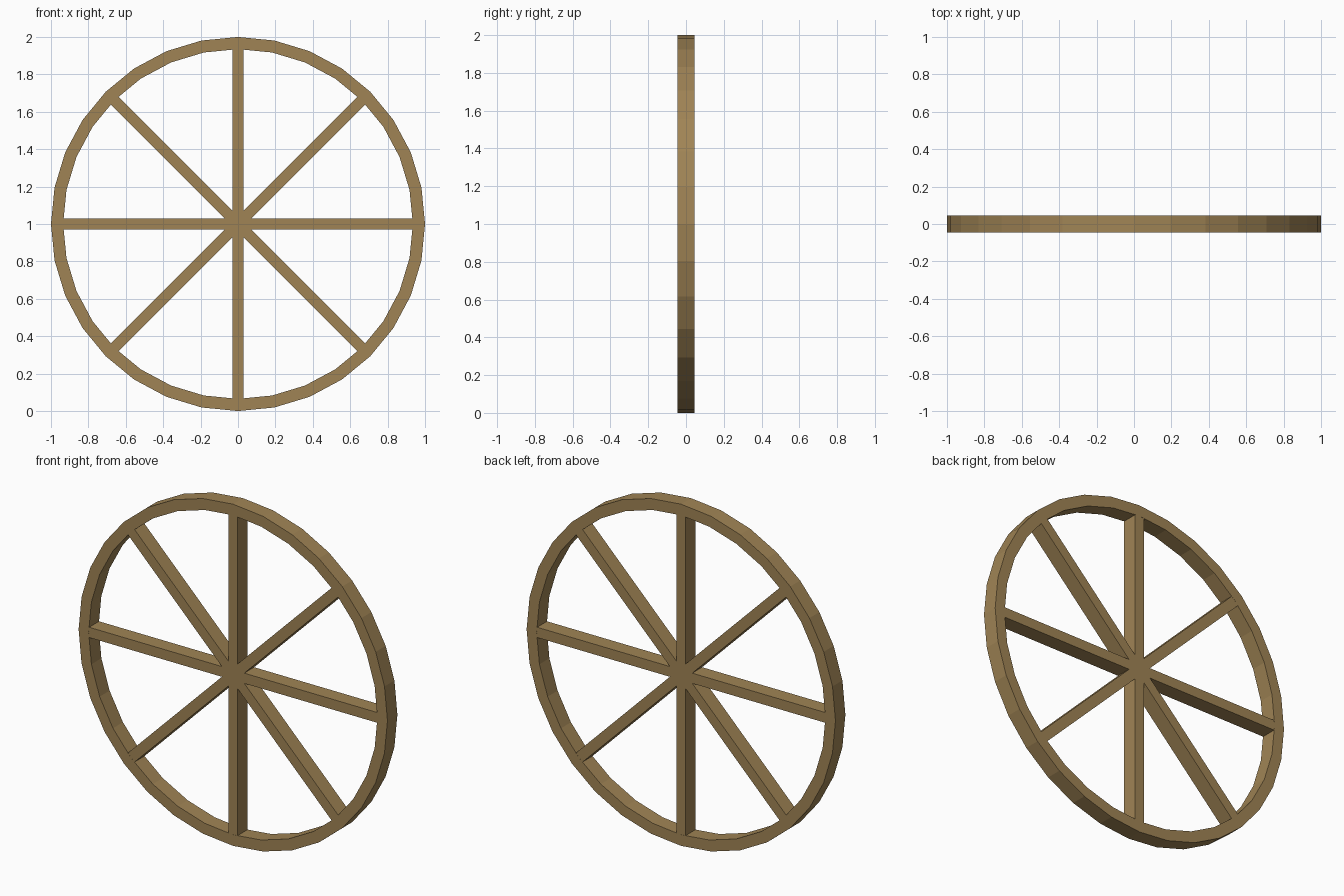
import bpy, bmesh, math
from mathutils import Matrix

if "Cube" in bpy.data.objects:
    bpy.data.objects.remove(bpy.data.objects["Cube"])

R_OUT, R_IN, HALF_DEPTH, CENTRE_Z, SIDES = 1.0, 0.935, 0.046, 1.0, 32
SPOKE_WIDTH, SPOKE_DEPTH, SPOKE_REACH = 0.06, 0.091, 0.94

wood = bpy.data.materials.new("tan wood")
wood.diffuse_color = (0.352, 0.231, 0.091, 1)
wood.use_nodes = True
wood.node_tree.nodes["Principled BSDF"].inputs["Base Color"].default_value = wood.diffuse_color


def make_object(name, bm):
    bmesh.ops.recalc_face_normals(bm, faces=bm.faces)
    mesh = bpy.data.meshes.new(name)
    bm.to_mesh(mesh)
    bm.free()
    mesh.materials.append(wood)
    obj = bpy.data.objects.new(name, mesh)
    bpy.context.collection.objects.link(obj)
    return obj


# Rim: rectangular section repeated around the wheel
bm = bmesh.new()
section = [(R_OUT, -HALF_DEPTH), (R_OUT, HALF_DEPTH), (R_IN, HALF_DEPTH), (R_IN, -HALF_DEPTH)]
rings = []
for i in range(SIDES):
    a = 2 * math.pi * i / SIDES
    rings.append([bm.verts.new((r * math.cos(a), y, CENTRE_Z + r * math.sin(a))) for r, y in section])
for i in range(SIDES):
    p, q = rings[i], rings[(i + 1) % SIDES]
    for k in range(4):
        n = (k + 1) % 4
        bm.faces.new((p[k], p[n], q[n], q[k]))
make_object("rim", bm)

# Spokes: four straight bars crossing at the hub
for i in range(4):
    bm = bmesh.new()
    matrix = (Matrix.Translation((0, 0, CENTRE_Z))
              @ Matrix.Rotation(i * math.pi / 4, 4, 'Y')
              @ Matrix.Diagonal((2 * SPOKE_REACH, SPOKE_DEPTH, SPOKE_WIDTH, 1)))
    bmesh.ops.create_cube(bm, size=1, matrix=matrix)
    make_object(f"spoke_bar_{i + 1}", bm)
